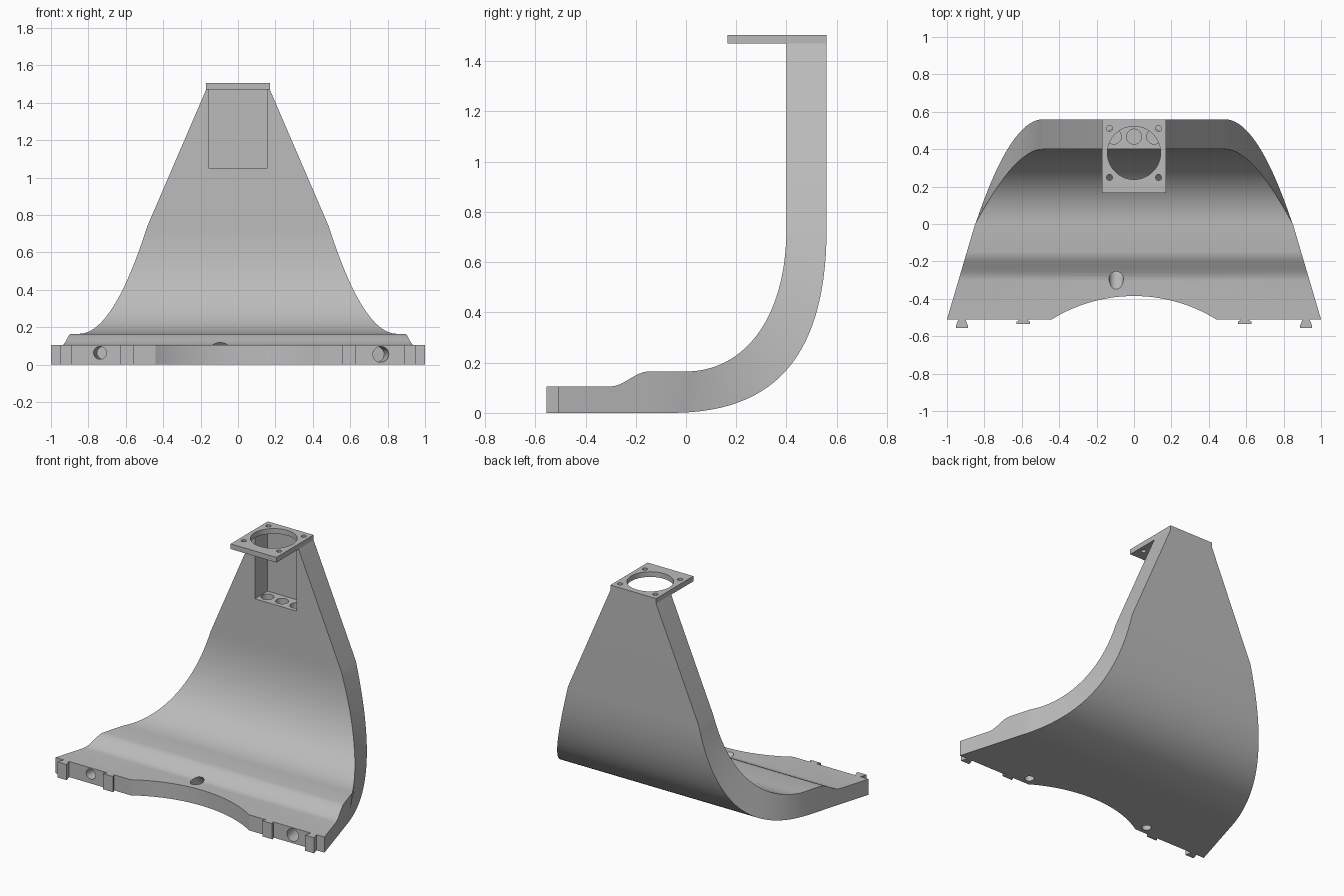
import bpy, bmesh, math
from mathutils import Vector

if "Cube" in bpy.data.objects:
    bpy.data.objects.remove(bpy.data.objects["Cube"], do_unlink=True)

grey = bpy.data.materials.new("plain_grey")
grey.use_nodes = True
COLOR = (0.5, 0.5, 0.5, 1)
grey.diffuse_color = COLOR
grey.node_tree.nodes["Principled BSDF"].inputs["Base Color"].default_value = COLOR


def make_object(name, bm):
    bmesh.ops.recalc_face_normals(bm, faces=bm.faces)
    mesh = bpy.data.meshes.new(name)
    bm.to_mesh(mesh)
    bm.free()
    mesh.materials.append(grey)
    obj = bpy.data.objects.new(name, mesh)
    bpy.context.collection.objects.link(obj)
    return obj


def box(name, low, high):
    bm = bmesh.new()
    bmesh.ops.create_cube(bm, size=1)
    for v in bm.verts:
        v.co = [l + (c + 0.5) * (h - l) for c, l, h in zip(v.co, low, high)]
    return make_object(name, bm)


def rod(name, start, end, radius, segments=32):
    start, end = Vector(start), Vector(end)
    axis = end - start
    bm = bmesh.new()
    bmesh.ops.create_cone(bm, cap_ends=True, segments=segments,
                          radius1=radius, radius2=radius, depth=axis.length)
    bmesh.ops.rotate(bm, verts=bm.verts, matrix=axis.to_track_quat("Z", "Y").to_matrix())
    bmesh.ops.translate(bm, verts=bm.verts, vec=(start + end) / 2)
    return make_object(name, bm)


def activate(obj):
    bpy.ops.object.select_all(action="DESELECT")
    obj.select_set(True)
    bpy.context.view_layer.objects.active = obj


def cut(target, cutter):
    cutter.hide_render = True
    activate(target)
    mod = target.modifiers.new("cut", "BOOLEAN")
    mod.operation = "DIFFERENCE"
    mod.solver = "EXACT"
    mod.object = cutter
    bpy.ops.object.modifier_apply(modifier=mod.name)
    bpy.data.objects.remove(cutter, do_unlink=True)


def bezier(points, t):
    a, b, c, d = (Vector(p) for p in points)
    s = 1 - t
    return a * s**3 + b * 3 * s * s * t + c * 3 * s * t * t + d * t**3


def foot_width(y):
    return 1 - 0.295 * (y + 0.51)


# Curved body: stations of (outer y, z), outer half width, (inner y, z), inner half width
BEND, TOP = 0.74, 1.471
stations = [((-0.51, 0), 1, (-0.51, 0.105), 1)]
STEPS = 8
for i in range(STEPS + 1):
    t = i / STEPS
    y = -0.30 + 0.15 * t
    z = 0.105 + 0.06 * (3 * t * t - 2 * t**3)
    stations.append(((y, 0), foot_width(y), (y, z), foot_width(y)))
outer = [(-0.06, 0), (0.34, 0), (0.56, 0.207), (0.56, BEND)]
inner = [(0, 0.165), (0.22, 0.165), (0.40, 0.36), (0.40, BEND)]
STEPS = 28
for i in range(STEPS + 1):
    t = i / STEPS
    widths = [foot_width(c[0][0]) * (1 - t) + 0.485 * t for c in (outer, inner)]
    stations.append((bezier(outer, t), widths[0], bezier(inner, t), widths[1]))
stations.append(((0.56, TOP), 0.17, (0.40, TOP), 0.17))

bm = bmesh.new()
rings = []
for o, wo, n, wn in stations:
    corners = [(-wo, *o), (wo, *o), (wn, *n), (-wn, *n)]
    rings.append([bm.verts.new(c) for c in corners])
for a, b in zip(rings, rings[1:]):
    for k in range(4):
        m = (k + 1) % 4
        bm.faces.new((a[k], a[m], b[m], b[k]))
bm.faces.new(rings[0])
bm.faces.new(rings[-1])
body = make_object("curved_body", bm)

# Arched front cutout and the recess under the top plate
cut(body, rod("arch_cutter", (0, -1.222, -0.1), (0, -1.222, 0.3), 0.837, 160))
cut(body, box("recess_cutter", (-0.155, 0.3, 1.05), (0.155, 0.535, 1.6)))

# Round holes in the recess floor, foot top, front edge and underside
for x in (-0.108, 0, 0.108):
    cut(body, rod("floor_hole", (x, 0.467, 1.1), (x, 0.467, 0.72), 0.04))
cut(body, rod("cable_hole", (-0.095, -0.36, 0.17), (-0.095, -0.22, 0.03), 0.038))
cut(body, rod("front_hole_right", (-0.75, -0.6, 0.063), (-0.72, -0.38, 0.063), 0.034))
cut(body, rod("front_hole_left", (0.78, -0.6, 0.055), (0.74, -0.38, 0.055), 0.042))
for x in (-0.48, 0.48):
    cut(body, rod("under_hole", (x, -0.45, -0.05), (x, -0.45, 0.06), 0.03))

# Top plate with a large opening and four screw holes
plate = box("top_plate", (-0.17, 0.165, 1.47), (0.17, 0.56, 1.505))
cut(plate, rod("fan_opening", (0, 0.38, 1.4), (0, 0.38, 1.6), 0.142, 64))
for x in (-0.131, 0.131):
    for y in (0.249, 0.511):
        cut(plate, rod("screw_hole", (x, y, 1.4), (x, y, 1.6), 0.016, 20))

# Dovetail tabs on the front edge
tabs = []
for side, label in ((-1, "right"), (1, "left")):
    for x, half, tip, kind in ((0.92, 0.032, -0.555, "outer"), (0.592, 0.037, -0.535, "inner")):
        bm = bmesh.new()
        neck = half * 0.65
        outline = [(-neck, -0.505), (-neck, -0.515), (-half, tip + 0.012), (-half, tip),
                   (half, tip), (half, tip + 0.012), (neck, -0.515), (neck, -0.505)]
        face = bm.faces.new([bm.verts.new((side * x + dx, y, 0)) for dx, y in outline])
        up = bmesh.ops.extrude_face_region(bm, geom=[face])["geom"]
        bmesh.ops.translate(bm, vec=(0, 0, 0.105),
                            verts=[g for g in up if isinstance(g, bmesh.types.BMVert)])
        tabs.append(make_object(f"{kind}_tab_{label}", bm))

for obj in [body, plate] + tabs:
    activate(obj)
    bpy.ops.object.shade_smooth_by_angle(angle=math.radians(25))
